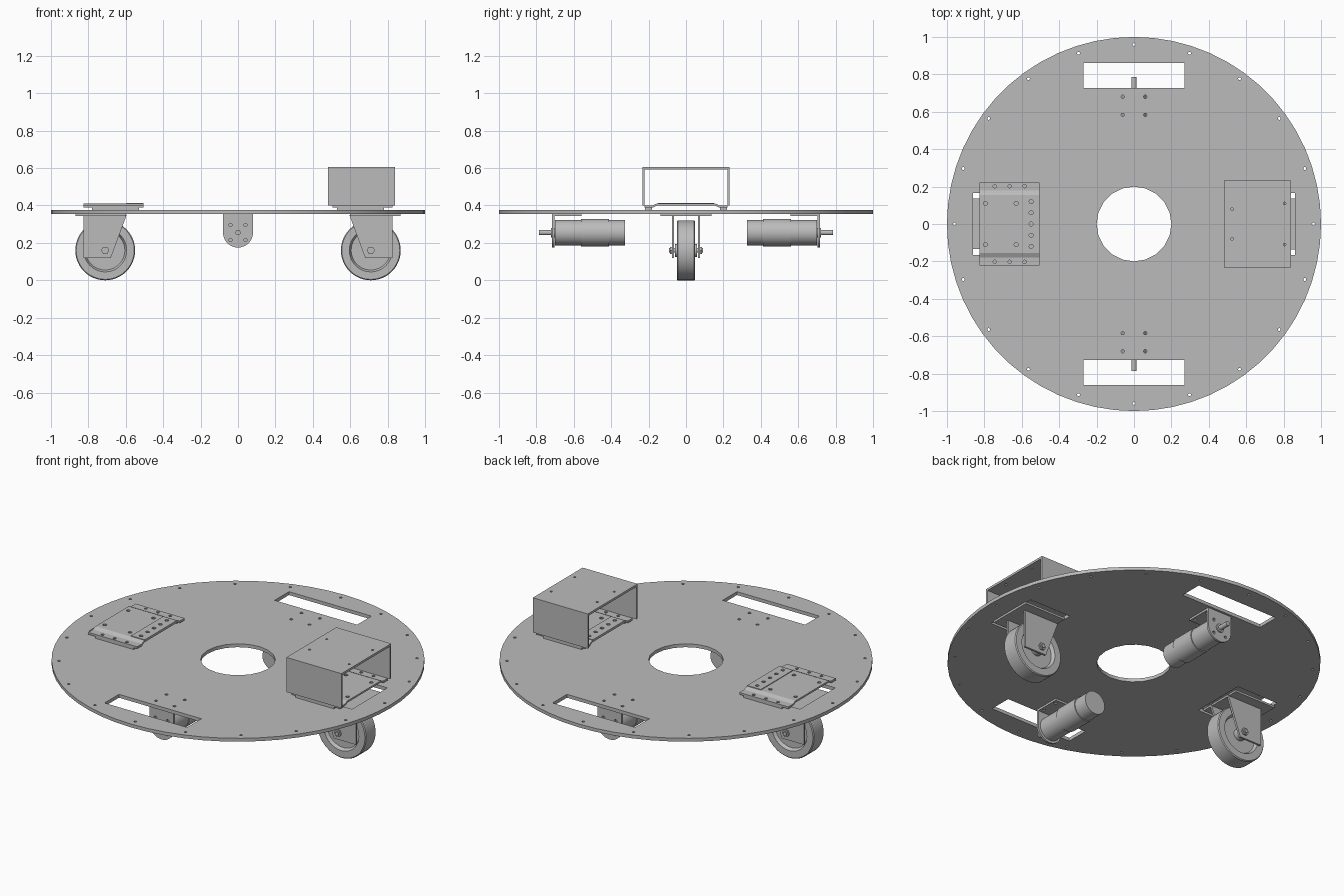
import bpy, bmesh, math
from mathutils import Matrix

cube = bpy.data.objects.get("Cube")
if cube:
    bpy.data.objects.remove(cube, do_unlink=True)

GREY = (0.5, 0.5, 0.5, 1)
grey = bpy.data.materials.new("plain grey")
grey.use_nodes = True
grey.diffuse_color = GREY
grey.node_tree.nodes["Principled BSDF"].inputs["Base Color"].default_value = GREY

FLAT = Matrix.Identity(4)
FACING_Y = Matrix.Rotation(math.pi / 2, 4, "X")          # outline in x, z
ALONG_X = Matrix(((0, 0, 1, 0), (1, 0, 0, 0), (0, 1, 0, 0), (0, 0, 0, 1)))  # outline in y, z
parts = []


def finish(name, bm, matrix):
    bm.transform(matrix)
    bmesh.ops.remove_doubles(bm, verts=bm.verts, dist=0.00005)
    bmesh.ops.recalc_face_normals(bm, faces=bm.faces)
    mesh = bpy.data.meshes.new(name)
    bm.to_mesh(mesh)
    bm.free()
    mesh.materials.append(grey)
    obj = bpy.data.objects.new(name, mesh)
    bpy.context.collection.objects.link(obj)
    parts.append(obj)


def circle(x, y, r, n=10):
    return [(x + r * math.cos(math.tau * i / n), y + r * math.sin(math.tau * i / n)) for i in range(n)]


def rect(x0, x1, y0, y1):
    return [(x0, y0), (x1, y0), (x1, y1), (x0, y1)]


def plate(name, outlines, low, high, axes=FLAT, turn=FLAT):
    """Sheet cut from a first outline, with the other outlines as holes."""
    curve = bpy.data.curves.new(name, "CURVE")
    curve.dimensions, curve.fill_mode = "2D", "BOTH"
    curve.extrude = (high - low) / 2
    for outline in outlines:
        spline = curve.splines.new("POLY")
        spline.points.add(len(outline) - 1)
        for point, (x, y) in zip(spline.points, outline):
            point.co = (x, y, 0, 1)
        spline.use_cyclic_u = True
    temp = bpy.data.objects.new(name, curve)
    mesh = bpy.data.meshes.new_from_object(temp)
    bm = bmesh.new()
    bm.from_mesh(mesh)
    bpy.data.objects.remove(temp)
    bpy.data.curves.remove(curve)
    bpy.data.meshes.remove(mesh)
    finish(name, bm, turn @ axes @ Matrix.Translation((0, 0, (low + high) / 2)))


def lathe(name, profile, x, z, turn, n=40):
    """Turned part around an axis parallel to y; profile holds (radius, y)."""
    bm = bmesh.new()
    verts = [bm.verts.new((r, y, 0)) for r, y in profile]
    edges = [bm.edges.new(pair) for pair in zip(verts, verts[1:])]
    bmesh.ops.spin(bm, geom=verts + edges, cent=(0, 0, 0), axis=(0, 1, 0),
                   angle=math.tau, steps=n, use_merge=True)
    finish(name, bm, turn @ Matrix.Translation((x, 0, z)))


# Round deck with slots, centre hole and bolt holes
cuts = [circle(0, 0, 1, 60), circle(0, 0, 0.2, 20)]
for i in range(20):
    a = math.tau * i / 20
    cuts.append(circle(0.96 * math.cos(a), 0.96 * math.sin(a), 0.008, 8))
for s in (-1, 1):
    cuts.append(rect(-0.27, 0.27, s * 0.795 - 0.067, s * 0.795 + 0.067))
    cuts.append(rect(s * 0.725 - 0.137, s * 0.725 + 0.137, -0.165, 0.165))
    cuts += [circle(x, s * y, 0.009) for x in (-0.06, 0.06) for y in (0.583, 0.68)]
plate("deck", cuts, 0.355, 0.375)

for side, k in (("left", 0), ("right", 1)):
    turn = Matrix.Rotation(math.pi * k, 4, "Z")

    # Caster: wheel, axle, fork and base flange
    wheel = [(0, -0.06), (0.035, -0.06), (0.035, -0.03), (0.105, -0.03), (0.115, -0.049), (0.155, -0.049), (0.16, -0.044)]
    wheel += [(r, -y) for r, y in reversed(wheel)]
    lathe(side + "_wheel", wheel, 0.71, 0.16, turn, 48)
    lathe(side + "_axle", [(0, -0.092), (0.012, -0.092), (0.012, 0.092), (0, 0.092)], 0.71, 0.16, turn, 16)
    for s in (-1, 1):
        y = 0.07 * s
        fork = [(0.825, 0.35), (0.825, 0.12), (0.68, 0.12), (0.595, 0.35)]
        plate(side + "_fork_plate", [fork], y - 0.006, y + 0.006, FACING_Y, turn)
        plate(side + "_axle_nut", [circle(0.71, 0.16, 0.022, 6)], 0.079 * s - 0.006, 0.079 * s + 0.006, FACING_Y, turn)
    plate(side + "_caster_flange", [rect(0.6, 0.87, -0.135, 0.135)], 0.343, 0.355, FLAT, turn)

    # Mounting plate on the deck: spacer rails, folded sheet, raised strip
    for s in (-1, 1):
        plate(side + "_spacer_rail", [rect(0.53, 0.78, s * 0.2 - 0.018, s * 0.2 + 0.018)], 0.375, 0.39, FLAT, turn)
        holes = [circle(x, s * 0.202, 0.009) for x in (0.585, 0.665, 0.745)]
        plate(side + "_sheet_edge", [rect(0.505, 0.825, s * 0.2 - 0.022, s * 0.2 + 0.022)] + holes, 0.388, 0.4, FLAT, turn)
        fold = [(s * 0.178, 0.388), (s * 0.178, 0.4), (s * 0.155, 0.411), (s * 0.155, 0.4)]
        plate(side + "_sheet_fold", [fold], 0.505, 0.825, ALONG_X, turn)
    bolts = [circle(x, y, 0.011) for x in (0.63, 0.795) for y in (-0.11, 0.11)]
    row = [circle(0.55, 0.06 * i, 0.011) for i in range(-2, 3)]
    plate(side + "_sheet_middle", [rect(0.505, 0.825, -0.155, 0.155)] + bolts + row, 0.4, 0.41, FLAT, turn)
    plate(side + "_sheet_strip", [rect(0.505, 0.595, -0.15, 0.15)] + row, 0.41, 0.414, FLAT, turn)

# Cover over the left mounting plate, open at both ends
plate("cover_top", [rect(0.48, 0.84, -0.233, 0.233), circle(0.525, 0.08, 0.007), circle(0.525, -0.08, 0.007),
                    circle(0.805, 0.11, 0.007), circle(0.805, -0.11, 0.007)], 0.592, 0.605)
for s in (-1, 1):
    plate("cover_side", [rect(0.48, 0.84, 0.4, 0.592)], s * 0.227 - 0.006, s * 0.227 + 0.006, FACING_Y)

# Motors hanging from the deck, shafts pointing outward
for end, k in (("back", 0), ("front", 1)):
    turn = Matrix.Rotation(math.pi * k, 4, "Z")
    lathe(end + "_motor", [(0, 0.325), (0.068, 0.325), (0.068, 0.41), (0.073, 0.41), (0.073, 0.56),
                           (0.068, 0.56), (0.068, 0.7), (0, 0.7)], 0, 0.255, turn)
    lathe(end + "_shaft", [(0, 0.69), (0.025, 0.69), (0.025, 0.722), (0.014, 0.722), (0.014, 0.785), (0, 0.785)],
          0, 0.255, turn, 16)
    arc = [(0.08 * math.cos(a), 0.255 + 0.08 * math.sin(a)) for a in [math.pi * (1 + i / 16) for i in range(17)]]
    holes = [circle(x, 0.255 + z, 0.009) for x in (-0.04, 0.04) for z in (-0.04, 0.04)]
    plate(end + "_motor_bracket", [arc + [(0.08, 0.355), (-0.08, 0.355)]] + holes, -0.715, -0.703, FACING_Y, turn)
    holes = [circle(x, y, 0.009) for x in (-0.06, 0.06) for y in (0.583, 0.68)]
    plate(end + "_motor_flange", [rect(-0.08, 0.08, 0.557, 0.71)] + holes, 0.343, 0.355, FLAT, turn)

# Smooth the round walls and keep the edges sharp
bpy.ops.object.select_all(action="DESELECT")
for obj in parts:
    obj.select_set(True)
bpy.context.view_layer.objects.active = parts[0]
bpy.ops.object.shade_smooth_by_angle(angle=math.radians(30))
